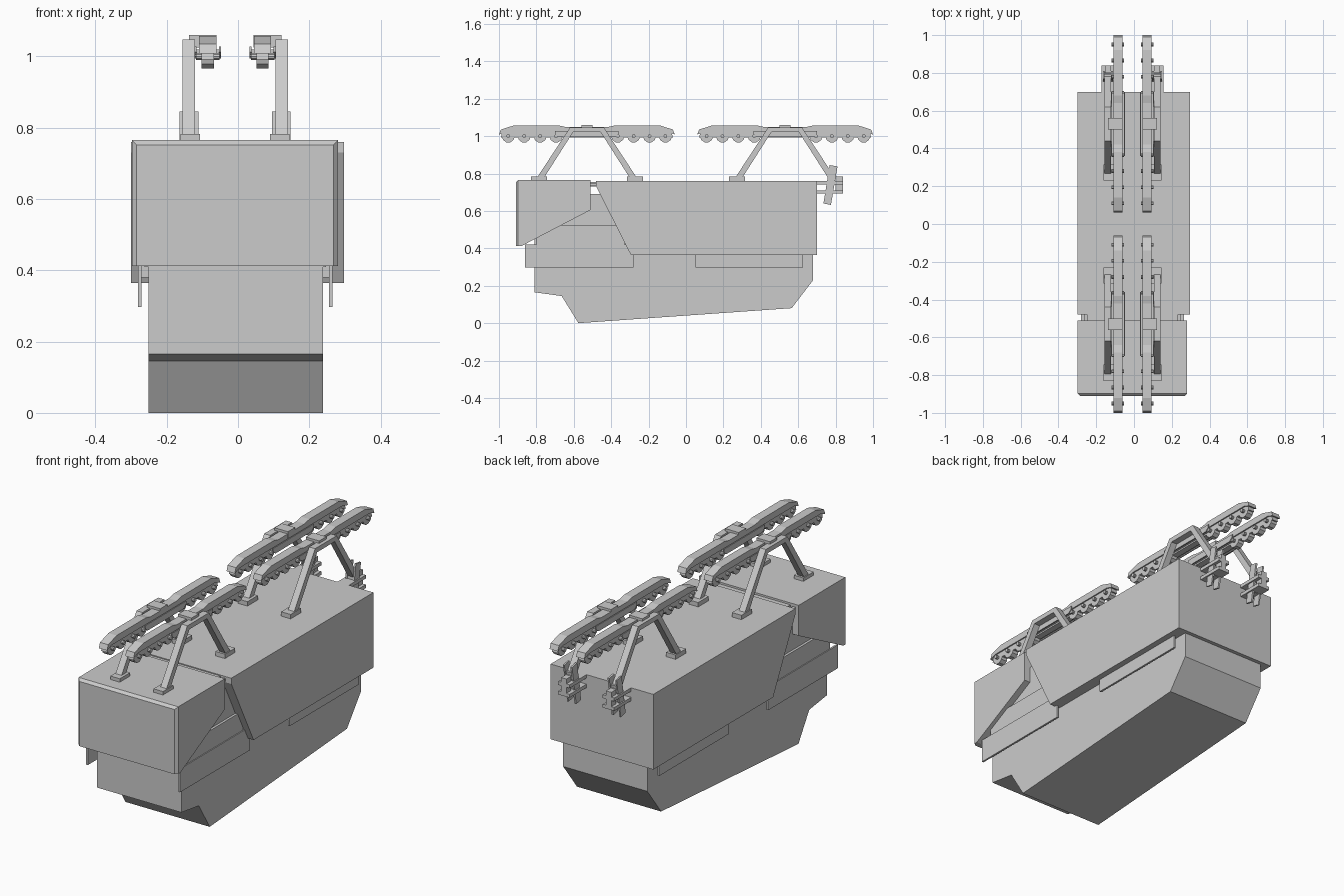
import bpy, bmesh, math
from mathutils import Matrix

if "Cube" in bpy.data.objects:
    bpy.data.objects.remove(bpy.data.objects["Cube"], do_unlink=True)

grey = bpy.data.materials.new("plain_grey")
grey.use_nodes = True
GREY = (0.6, 0.6, 0.6, 1)
grey.diffuse_color = GREY
grey.node_tree.nodes["Principled BSDF"].inputs["Base Color"].default_value = GREY

CX = -0.008  # centre line of the mirrored parts


def finish(name, bm):
    bmesh.ops.recalc_face_normals(bm, faces=bm.faces)
    mesh = bpy.data.meshes.new(name)
    bm.to_mesh(mesh)
    bm.free()
    mesh.materials.append(grey)
    ob = bpy.data.objects.new(name, mesh)
    bpy.context.collection.objects.link(ob)
    return ob


def add_prism(bm, profile, x0, x1):
    """Extrude a (y, z) outline from x0 to x1."""
    a = [bm.verts.new((x0, y, z)) for y, z in profile]
    b = [bm.verts.new((x1, y, z)) for y, z in profile]
    bm.faces.new(a)
    bm.faces.new(b[::-1])
    n = len(a)
    for i in range(n):
        j = (i + 1) % n
        bm.faces.new((a[i], b[i], b[j], a[j]))


def prism(name, profile, x0, x1):
    bm = bmesh.new()
    add_prism(bm, profile, x0, x1)
    return finish(name, bm)


def rect(y0, y1, z0, z1):
    return [(y0, z0), (y1, z0), (y1, z1), (y0, z1)]


def shift(profile, dy):
    return [(y + dy, z) for y, z in profile]


def pair(name, profile, inner, outer):
    """Same prism on both sides of the centre line."""
    prism("left_" + name, profile, CX + inner, CX + outer)
    prism("right_" + name, profile, CX - outer, CX - inner)


# Lower hull
prism("hull", [(-0.81, 0.42), (-0.81, 0.165), (-0.665, 0.145), (-0.575, 0.0),
               (0.565, 0.08), (0.68, 0.23), (0.68, 0.42)], CX - 0.243, CX + 0.246)

# Main rear body with slanted front edge
prism("rear_body", [(-0.48, 0.76), (-0.48, 0.73), (-0.295, 0.365),
                    (0.70, 0.365), (0.70, 0.76)], -0.3, 0.297)

# Front cab, chamfered round the front face
bm = bmesh.new()
add_prism(bm, [(-0.91, 0.412), (-0.91, 0.765), (-0.51, 0.765),
               (-0.51, 0.605), (-0.88, 0.412)], -0.298, 0.281)
edges = [e for e in bm.edges if all(v.co.y < -0.9 for v in e.verts)
         and max(v.co.z for v in e.verts) > 0.7]
bmesh.ops.bevel(bm, geom=edges, offset=0.013, segments=1, affect='EDGES')
finish("front_cab", bm)

# Recessed filling under the cab, with a lower step
prism("recessed_core", [(-0.81, 0.41), (-0.81, 0.5), (-0.6, 0.62), (-0.51, 0.69),
                        (-0.4, 0.69), (-0.3, 0.41)], CX - 0.255, CX + 0.255)
prism("recessed_step", rect(-0.8, -0.33, 0.412, 0.522), CX - 0.268, CX + 0.268)
prism("roof_connector", rect(-0.55, -0.45, 0.73, 0.755), CX - 0.242, CX + 0.242)
pair("connector_rod", rect(-0.55, -0.45, 0.735, 0.75), 0.255, 0.272)

# Side skirts
pair("front_skirt", rect(-0.86, -0.28, 0.297, 0.42), 0.263, 0.273)
pair("rear_skirt", rect(0.05, 0.625, 0.297, 0.4), 0.263, 0.273)
pair("skirt_hanger", rect(-0.8, -0.32, 0.38, 0.42), 0.24, 0.265)

# Outlines of the suspension, around the middle of each group
ARCH = [(-0.275, 0.765), (-0.09, 1.047), (0.09, 1.047), (0.275, 0.765),
        (0.237, 0.765), (0.073, 1.022), (-0.073, 1.022), (-0.237, 0.765)]
RAIL = [(-0.47, 1.008), (-0.46, 1.035), (-0.39, 1.057), (-0.15, 1.057), (-0.11, 1.048),
        (0.11, 1.048), (0.15, 1.057), (0.39, 1.057), (0.46, 1.035), (0.47, 1.008),
        (0.43, 1.022), (-0.43, 1.022)]
WEB = [(-0.46, 0.992), (0.46, 0.992), (0.45, 1.035), (-0.45, 1.035)]
BRACKET = [(-0.15, 0.995), (0.15, 0.995), (0.17, 1.012), (0.17, 1.028), (-0.17, 1.028),
           (-0.17, 1.012)]


def rollers(name, x, y):
    """Row of rollers and their axles under one rail."""
    bm = bmesh.new()
    for offset in (0.165, 0.25, 0.335, 0.42):
        for side in (-1, 1):
            for radius, width in ((0.035, 0.034), (0.01, 0.066)):
                bmesh.ops.create_cone(
                    bm, cap_ends=True, segments=10, radius1=radius, radius2=radius,
                    depth=width, matrix=Matrix.Translation((x, y + side * offset, 1.0))
                    @ Matrix.Rotation(math.pi / 2, 4, 'Y'))
    finish(name, bm)


for group, y in (("front", -0.53), ("rear", 0.53)):
    pair(group + "_arch", shift(ARCH, y), 0.113, 0.148)
    pair(group + "_rail", shift(RAIL, y), 0.053, 0.101)
    pair(group + "_rail_web", shift(WEB, y), 0.06, 0.094)
    pair(group + "_inner_bracket", shift(BRACKET, y), 0.04, 0.046)
    pair(group + "_outer_bracket", shift(BRACKET, y), 0.108, 0.114)
    pair(group + "_bracket_tie", rect(y - 0.16, y + 0.16, 1.0, 1.02), 0.042, 0.112)
    pair(group + "_arch_tie", rect(y - 0.03, y + 0.03, 1.025, 1.06), 0.052, 0.13)
    rollers("left_" + group + "_rollers", CX + 0.077, y)
    rollers("right_" + group + "_rollers", CX - 0.077, y)
    # Feet on the roof
    for end, dy in (("fore", -0.257), ("aft", 0.257)):
        if y + dy < 0.7:
            pair(group + "_" + end + "_foot",
                 rect(y + dy - 0.043, y + dy + 0.043, 0.755, 0.783), 0.098, 0.153)

# Clamps behind the rear wall that hold the last arch legs
CLAMP = [(0.735, 0.64), (0.775, 0.632), (0.81, 0.838), (0.768, 0.845)]
pair("clamp_inner_plate", CLAMP, 0.103, 0.113)
pair("clamp_outer_plate", CLAMP, 0.148, 0.156)
pair("clamp_core", [(0.75, 0.69), (0.78, 0.69), (0.795, 0.8), (0.765, 0.8)], 0.113, 0.148)
for part, z in (("top", 0.742), ("lower", 0.692)):
    pair("clamp_" + part + "_bar", rect(0.69, 0.84, z, z + 0.018), 0.096, 0.163)
pair("clamp_pad", rect(0.8, 0.84, 0.71, 0.785), 0.115, 0.146)
